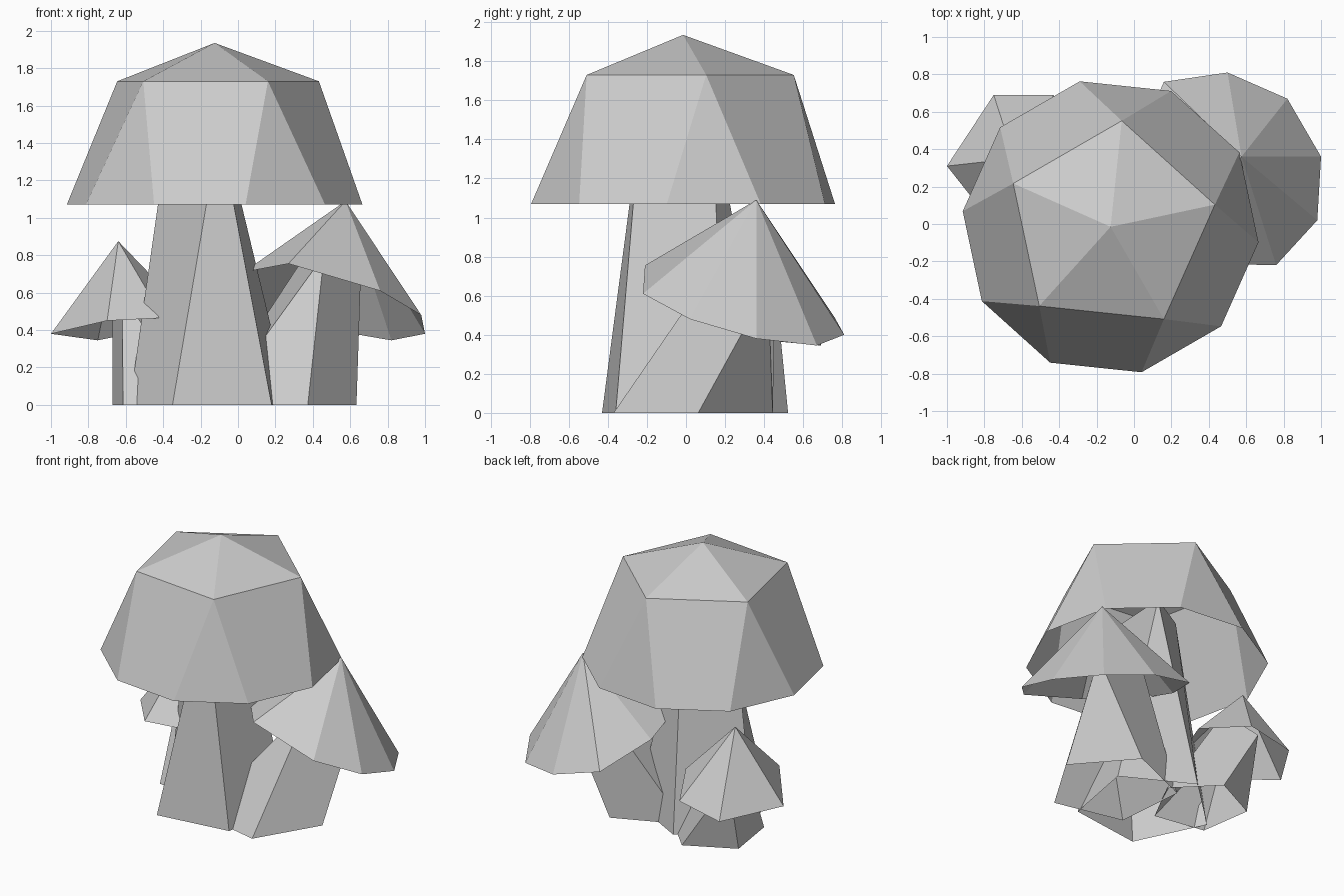
import bpy
from math import cos, sin, radians
from mathutils import Vector

old = bpy.data.objects.get("Cube")
if old:
    bpy.data.objects.remove(old, do_unlink=True)

GREY = (0.6, 0.6, 0.6, 1.0)
grey = bpy.data.materials.new("plain_grey")
grey.use_nodes = True
grey.diffuse_color = GREY
grey.node_tree.nodes["Principled BSDF"].inputs["Base Color"].default_value = GREY


def make_part(name, verts, faces):
    """Flat-shaded open shell."""
    mesh = bpy.data.meshes.new(name)
    mesh.from_pydata([tuple(v) for v in verts], [], faces)
    mesh.materials.append(grey)
    obj = bpy.data.objects.new(name, mesh)
    bpy.context.collection.objects.link(obj)
    return obj


def ring(center, radius, z, count, start):
    angles = [radians(start + 360 * i / count) for i in range(count)]
    return [Vector((center[0] + radius * cos(a), center[1] + radius * sin(a), z))
            for a in angles]


def stem(name, center, radius, start, top):
    """Pentagon foot; its corners run up to a triangle: two, two, one."""
    foot = ring(center, radius, 0, 5, start)
    a, b, c = 5, 6, 7
    faces = [(0, 1, a), (1, 2, b, a), (2, 3, b), (3, 4, c, b), (4, 0, a, c), (a, b, c)]
    # corners 0,1 meet at a; 2 goes to b with 3; corner 4 stands alone
    faces[1] = (1, 2, b, a)
    return make_part(name, foot + [Vector(t) for t in top], faces)


def cone_cap(name, apex, rim):
    """Hollow tilted cap: a fan from the tip to an uneven rim."""
    n = len(rim)
    return make_part(name, [apex] + rim,
                     [(0, i + 1, (i + 1) % n + 1) for i in range(n)])


# Large cap: tip, five-sided crown and ten-sided open rim
axis = (-0.125, -0.015)
crown = ring(axis, 0.57, 1.73, 5, 12)
rim = ring(axis, 0.795, 1.07, 10, -6)
faces = []
for i in range(5):
    j = (i + 1) % 5
    low = [6 + (2 * i + k) % 10 for k in range(3)]
    faces += [(0, 1 + i, 1 + j),
              (1 + i, low[0], low[1]),
              (1 + i, low[1], low[2], 1 + j)]
make_part("large_cap", [Vector((-0.125, -0.015, 1.935))] + crown + rim, faces)

# Stems
stem("large_stem", (-0.133, -0.03), 0.455, 25.5 - 144,
     [(-0.1, -0.235, 1.48), (-0.08, 0.15, 1.48), (-0.37, -0.015, 1.48)])
stem("medium_stem", (0.205, 0.025), 0.43, 221,
     [(0.46, 0.18, 0.8), (0.655, 0.42, 0.65), (0.36, 0.46, 0.8)])
# the small stem turns so that one merged pair faces its lean
stem("small_stem", (-0.386, 0.207), 0.32, 80.5,
     [(-0.67, 0.47, 0.53), (-0.62, 0.22, 0.6), (-0.45, 0.38, 0.65)])

# Tilted side caps
cone_cap("medium_cap", (0.575, 0.36, 1.09),
         [(1.0, 0.36, 0.38), (0.82, 0.67, 0.345), (0.5, 0.81, 0.40),
          (0.16, 0.76, 0.49), (0.0, 0.40, 0.63), (0.03, 0.10, 0.71),
          (0.27, -0.21, 0.755), (0.76, -0.22, 0.61), (0.98, 0.02, 0.48)])
cone_cap("small_cap", (-0.64, 0.35, 0.875),
         [(-1.0, 0.31, 0.38), (-0.70, -0.07, 0.45), (-0.40, -0.05, 0.465),
          (-0.25, 0.36, 0.47), (-0.43, 0.69, 0.41), (-0.75, 0.69, 0.345)])
